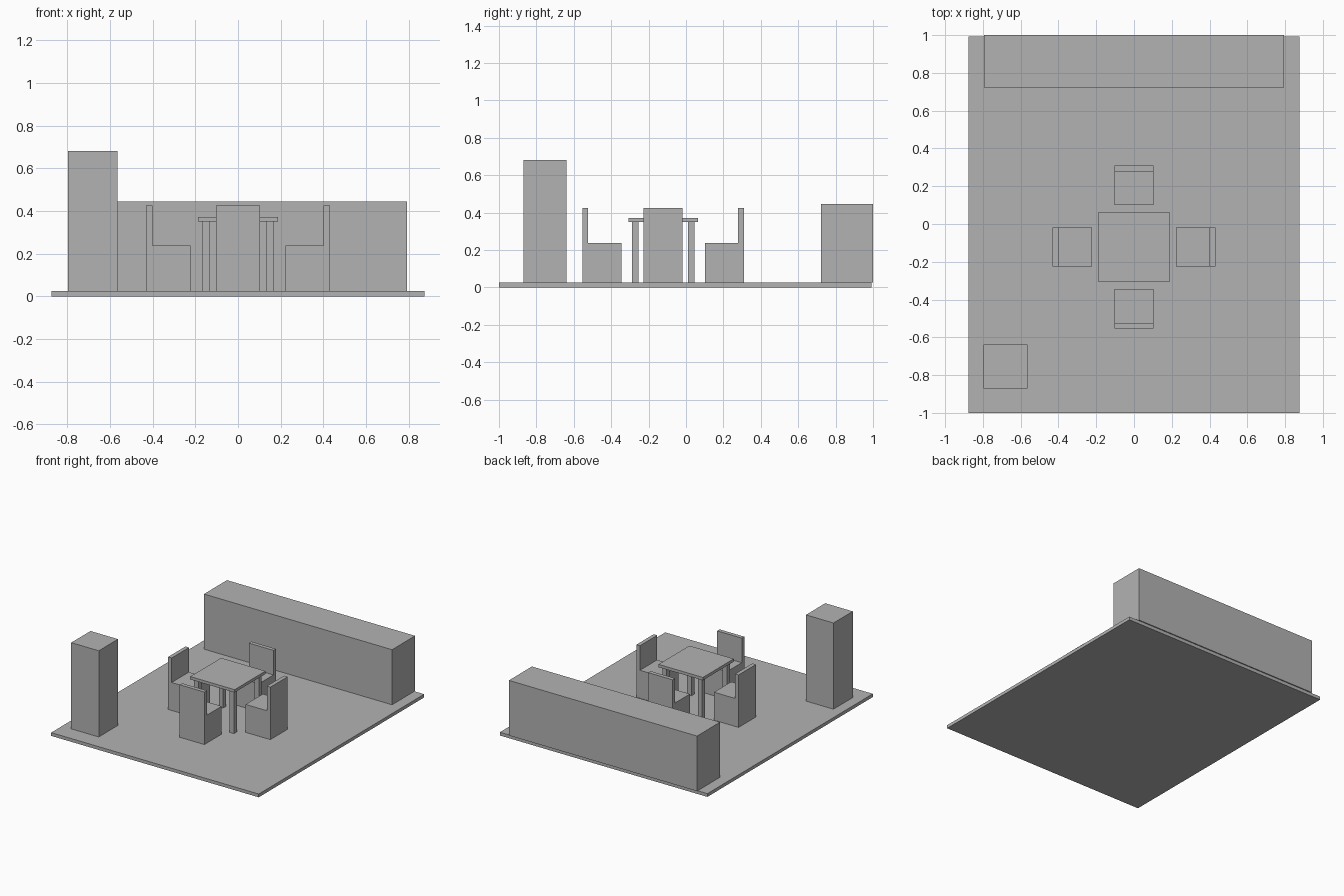
import bpy, bmesh
from mathutils import Matrix
from math import pi

if "Cube" in bpy.data.objects:
    bpy.data.objects.remove(bpy.data.objects["Cube"])

# Single plain grey for the whole room
grey = bpy.data.materials.new("plain_grey")
grey.use_nodes = True
grey.diffuse_color = (0.45, 0.45, 0.45, 1)
grey.node_tree.nodes["Principled BSDF"].inputs["Base Color"].default_value = grey.diffuse_color

FLOOR_TOP = 0.025
TABLE_Y = -0.122


def add_object(name, bm, matrix=Matrix()):
    mesh = bpy.data.meshes.new(name)
    bm.to_mesh(mesh)
    bm.free()
    mesh.materials.append(grey)
    obj = bpy.data.objects.new(name, mesh)
    obj.matrix_world = matrix
    bpy.context.collection.objects.link(obj)
    return obj


def box(name, x, y, z):
    """Box from (min, max) ranges on each axis."""
    bm = bmesh.new()
    size = Matrix.Diagonal((x[1] - x[0], y[1] - y[0], z[1] - z[0], 1))
    centre = Matrix.Translation((sum(x) / 2, sum(y) / 2, sum(z) / 2))
    bmesh.ops.create_cube(bm, size=1, matrix=centre @ size)
    return add_object(name, bm)


def chair(name, angle):
    """Solid chair: an L-shaped side profile extruded across its width."""
    near, back, far, half = 0.223, 0.401, 0.431, 0.104
    seat, top = 0.238, 0.425
    profile = [(near, FLOOR_TOP), (far, FLOOR_TOP), (far, top),
               (back, top), (back, seat), (near, seat)]
    bm = bmesh.new()
    face = bm.faces.new([bm.verts.new((x, -half, z)) for x, z in profile])
    side = bmesh.ops.extrude_face_region(bm, geom=[face])["geom"]
    bmesh.ops.translate(bm, vec=(0, 2 * half, 0),
                        verts=[v for v in side if isinstance(v, bmesh.types.BMVert)])
    bmesh.ops.recalc_face_normals(bm, faces=bm.faces)
    add_object(name, bm, Matrix.Translation((0, TABLE_Y, 0)) @ Matrix.Rotation(angle, 4, 'Z'))


# Floor, long counter and tall cabinet
box("floor", (-0.875, 0.875), (-1, 0.992), (0, FLOOR_TOP))
box("counter", (-0.793, 0.793), (0.723, 1), (FLOOR_TOP, 0.445))
box("tall_cabinet", (-0.797, -0.565), (-0.87, -0.638), (FLOOR_TOP, 0.682))

# Table top and four legs
box("table_top", (-0.187, 0.187), (TABLE_Y - 0.186, TABLE_Y + 0.186), (0.35, 0.372))
for sx, side in ((-1, "right"), (1, "left")):
    for sy, end in ((-1, "front"), (1, "back")):
        cx, cy, r = sx * 0.15, TABLE_Y + sy * 0.15, 0.018
        box(f"table_leg_{end}_{side}", (cx - r, cx + r), (cy - r, cy + r), (FLOOR_TOP, 0.35))

# Four chairs facing the table
for i, place in enumerate(("left", "back", "right", "front")):
    chair("chair_" + place, i * pi / 2)
